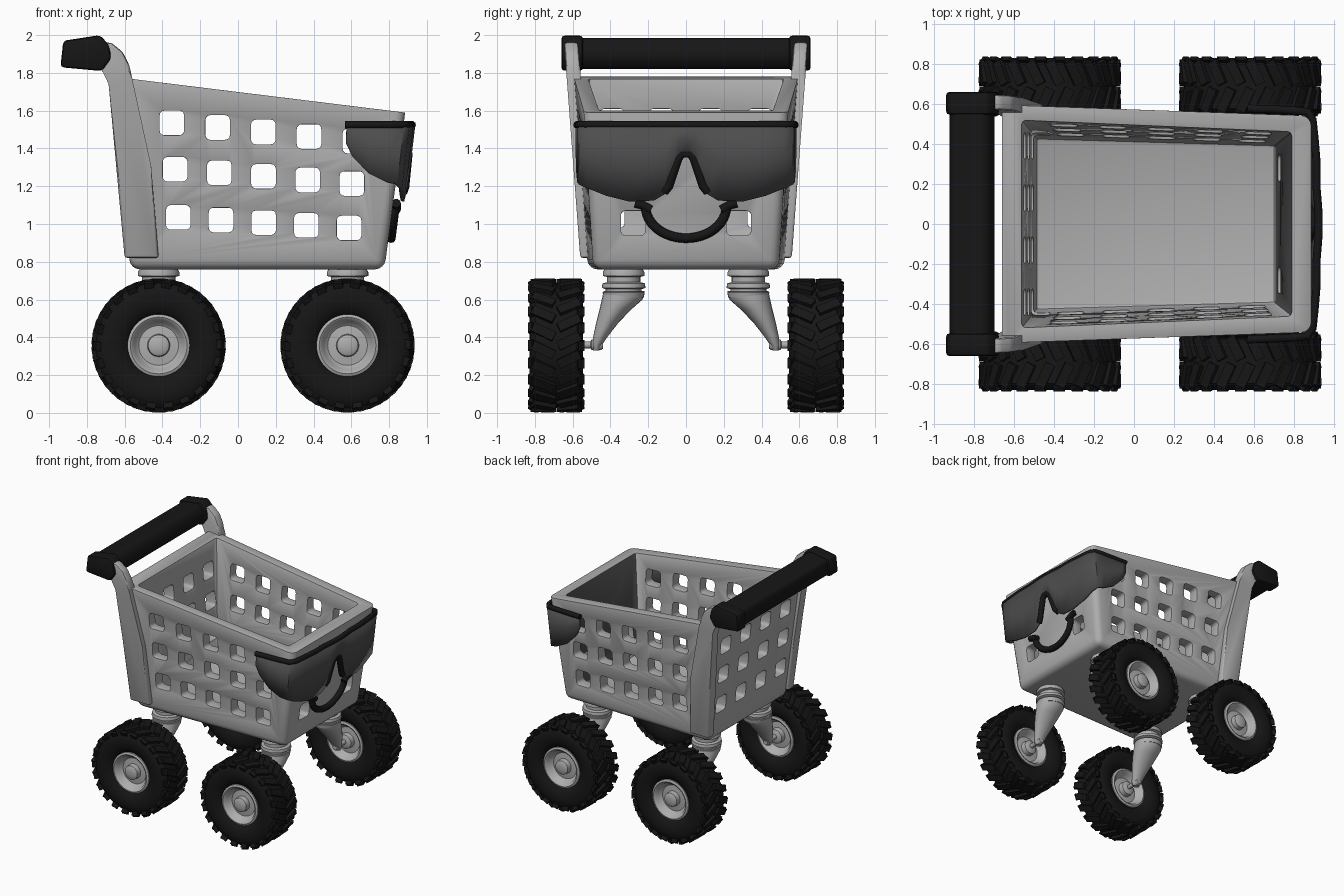
import bpy, bmesh, math
from mathutils import Vector, Matrix

cube = bpy.data.objects.get("Cube")
if cube:
    bpy.data.objects.remove(cube)


def material(name, value):
    m = bpy.data.materials.new(name)
    m.use_nodes = True
    color = (value, value, value, 1)
    m.diffuse_color = color
    m.node_tree.nodes["Principled BSDF"].inputs["Base Color"].default_value = color
    return m


GREY = material("light grey plastic", 0.42)
LENS = material("dark grey lens", 0.075)
BLACK = material("black rubber", 0.008)


def finish(mesh, angle=40):
    mesh.shade_smooth()
    mesh.set_sharp_from_angle(angle=math.radians(angle))


def add(name, data, mat=None, loc=(0, 0, 0)):
    if mat:
        data.materials.append(mat)
    ob = bpy.data.objects.new(name, data)
    ob.location = loc
    bpy.context.collection.objects.link(ob)
    return ob


def to_mesh(bm, name):
    bmesh.ops.recalc_face_normals(bm, faces=bm.faces)
    mesh = bpy.data.meshes.new(name)
    bm.to_mesh(mesh)
    bm.free()
    finish(mesh)
    return mesh


def loft(rings, bm=None):
    """Skin a list of equal rings and cap both ends."""
    bm = bm or bmesh.new()
    vs = [[bm.verts.new(p) for p in ring] for ring in rings]
    n = len(vs[0])
    for a, b in zip(vs, vs[1:]):
        for i in range(n):
            bm.faces.new((a[i], a[(i + 1) % n], b[(i + 1) % n], b[i]))
    bm.faces.new(vs[0])
    bm.faces.new(vs[-1])
    return bm


def circle(n, fn):
    return [fn(math.cos(math.tau * i / n), math.sin(math.tau * i / n)) for i in range(n)]


def lathe_y(profile, n=48):
    return loft([circle(n, lambda c, s: (r * c, y, r * s)) for y, r in profile])


def bevel(bm, width, segments, edge_test=lambda e: True):
    edges = [e for e in bm.edges if edge_test(e)]
    bmesh.ops.bevel(bm, geom=edges, offset=width, segments=segments,
                    affect='EDGES', profile=0.5, clamp_overlap=True)


def box(bm, center, size, rot=Matrix()):
    m = Matrix.Translation(center) @ rot @ Matrix.Diagonal((*size, 1))
    bmesh.ops.create_cube(bm, size=1, matrix=m)


def tube(name, points, radius, mat, smooth=False):
    cu = bpy.data.curves.new(name, 'CURVE')
    cu.dimensions = '3D'
    cu.bevel_depth = radius
    cu.bevel_resolution = 3
    cu.use_fill_caps = True
    sp = cu.splines.new('POLY')
    sp.points.add(len(points) - 1)
    for p, co in zip(sp.points, points):
        p.co = (*co, 1)
    return add(name, cu, mat)


# Basket: tapered tub, hollowed and pierced
def quad(xb, xf, yb, yf, zb, zf):
    return [(xb, -yb, zb), (xf, -yf, zf), (xf, yf, zf), (xb, yb, zb)]


outer = loft([quad(-.57, .775, .52, .49, .76, .76), quad(-.66, .885, .595, .54, 1.78, 1.59)])
bevel(outer, .05, 4, lambda e: min(v.co.z for v in e.verts) < 1)
basket = add("basket", to_mesh(outer, "basket"), GREY)
basket.data.materials.append(LENS)
cavity = loft([quad(-.49, .705, .43, .395, .82, .82), quad(-.57, .80, .53, .47, 1.9, 1.72)])
bevel(cavity, .02, 2, lambda e: min(v.co.z for v in e.verts) < 1)
cavity_cutter = add("cavity_cutter", to_mesh(cavity, "cavity_cutter"))


def hole(bm, center, axis):
    size = [.13, .13, .13]
    size[axis] = 2 if axis == 1 else .3
    part = bmesh.new()
    box(part, center, size)
    bevel(part, .025, 3, lambda e: abs((e.verts[0].co - e.verts[1].co)[axis]) > .2)
    tmp = bpy.data.meshes.new("hole")
    part.to_mesh(tmp)
    part.free()
    bm.from_mesh(tmp)
    bpy.data.meshes.remove(tmp)


holes = bmesh.new()
for row, z in enumerate((1.535, 1.29, 1.035)):
    for col in range(5):
        spacing = .242 - .008 * row
        hole(holes, (-.35 + .017 * row + spacing * col, 0, z - (.024 - .005 * row) * col), 1)
    for y in (-.39, -.13, .13, .39):
        hole(holes, (-.57, y, z + .01), 0)
for y in (-.28, .28):
    hole(holes, (.77, y, 1.005), 0)
hole_cutter = add("hole_cutter", to_mesh(holes, "hole_cutter"))

for cutter in (cavity_cutter, hole_cutter):
    cutter.hide_render = True
    mod = basket.modifiers.new("cut", 'BOOLEAN')
    mod.operation = 'DIFFERENCE'
    mod.solver = 'EXACT'
    mod.object = cutter
soft = basket.modifiers.new("soft edges", 'BEVEL')
soft.width = .01
soft.segments = 2
soft.angle_limit = math.radians(50)
bpy.context.view_layer.update()
graph = bpy.context.evaluated_depsgraph_get()
cut_mesh = bpy.data.meshes.new_from_object(basket.evaluated_get(graph))
basket.modifiers.clear()
basket.data = cut_mesh
for cutter in (cavity_cutter, hole_cutter):
    bpy.data.objects.remove(cutter)
# inner side of the front wall is dark
for p in cut_mesh.polygons:
    dark = p.normal.x < -.9 and p.center.x > .68 and abs(p.center.y) < .46
    p.material_index = 1 if dark else 0
finish(cut_mesh, 35)

# Posts, handle ends and handle bar
POST = [(-.60, .82), (-.42, .82), (-.46, 1.31), (-.56, 1.77), (-.575, 1.84), (-.61, 1.91),
        (-.67, 1.96), (-.76, 1.96), (-.76, 1.85), (-.70, 1.81), (-.685, 1.74)]
GRIP = [(-.94, 1.83), (-.925, 1.97), (-.73, 2.0), (-.685, 1.95), (-.67, 1.88), (-.72, 1.81)]
for side, s in (("left", 1), ("right", -1)):
    post = loft([[(x, s * (y + .075 * (z - .82)), z) for x, z in POST] for y in (.485, .56)])
    bevel(post, .015, 2)
    add(side + "_post", to_mesh(post, "post"), GREY)
    grip = loft([[(x, s * y, z) for x, z in GRIP] for y in (.545, .66)])
    bevel(grip, .018, 2)
    add(side + "_handle_end", to_mesh(grip, "handle_end"), BLACK)
bar = loft([[(-.825 + (x + .825) * .86, y, 1.9 + (z - 1.9) * .9) for x, z in GRIP]
            for y in (-.58, .58)])
bevel(bar, .025, 3, lambda e: abs(e.verts[0].co.y - e.verts[1].co.y) > 1)
add("handle_bar", to_mesh(bar, "handle_bar"), BLACK)

# Sunglasses: x, y and lower edge z along half of the wrap
HALF = [(.93, 0, 1.38), (.93, .04, 1.36), (.928, .07, 1.27), (.925, .11, 1.16), (.92, .17, 1.125),
        (.92, .3, 1.12), (.91, .42, 1.15), (.90, .52, 1.19), (.875, .56, 1.21), (.8, .567, 1.22),
        (.7, .572, 1.27), (.61, .575, 1.36), (.575, .577, 1.43)]
wrap = [(x, -y, z) for x, y, z in reversed(HALF[1:])] + HALF
TOP = 1.525
bm = bmesh.new()
cols = []
for x, y, low in wrap:
    slope = .12 if x > .85 else .04
    cols.append([bm.verts.new((x - slope * (TOP - z), y, z)) for z in (low, (low + TOP) / 2, TOP)])
for a, b in zip(cols, cols[1:]):
    for i in range(2):
        bm.faces.new((a[i], b[i], b[i + 1], a[i + 1]))
lens = add("sunglasses_lens", to_mesh(bm, "sunglasses_lens"), LENS)
solid = lens.modifiers.new("thickness", 'SOLIDIFY')
solid.thickness = .018
solid.offset = 0
tube("sunglasses_top_frame", [(x - .008, y, TOP) for x, y, z in wrap], .02, BLACK)
bridge = [(.875, .115, 1.17), (.885, .09, 1.2), (.9, .04, 1.35), (.902, .02, 1.372)]
tube("sunglasses_bridge", [(x, -y, z) for x, y, z in bridge] + bridge[::-1], .023, BLACK)

# Smile
arc = [math.pi * (1 + i / 24) for i in range(25)]
tube("smile", [(.832 + .12 * .18 * math.sin(a), .215 * math.cos(a), 1.095 + .17 * math.sin(a))
               for a in arc], .025, BLACK)
for side, s in (("left", 1), ("right", -1)):
    tube(side + "_smile_corner", [(.838, s * .185, 1.075), (.838, s * .23, 1.1),
                                  (.838, s * .27, 1.11)], .024, BLACK)

# Wheel meshes: tyre with chevron tread, dished rim with hub
TYRE = [(0, .14), (.09, .155), (.12, .175), (.138, .22), (.142, .26), (.135, .305), (.11, .332)]
tyre_bm = lathe_y([(-y, r) for y, r in TYRE] + TYRE[::-1], 64)
LUGS = 22
for i in range(LUGS):
    for s in (1, -1):
        turn = Matrix.Rotation(math.tau * (i + .25 * s) / LUGS, 4, 'Y')
        tilt = Matrix.Rotation(s * .45, 4, 'Z')
        box(tyre_bm, turn @ Vector((0, s * .068, .337)), (.05, .125, .032), turn @ tilt)
        box(tyre_bm, turn @ Vector((s * .028, s * .128, .315)), (.05, .022, .05),
            turn @ Matrix.Rotation(-s * .5, 4, 'X'))
tyre_mesh = to_mesh(tyre_bm, "tyre")
tyre_mesh.materials.append(BLACK)
RIM = [(.126, .01), (.124, .04), (.115, .056), (.075, .06), (.07, .105), (.085, .125),
       (.115, .135), (.125, .15), (.118, .165), (.08, .165)]
rim_mesh = to_mesh(lathe_y([(-y, r) for y, r in RIM] + RIM[::-1]), "rim")
rim_mesh.materials.append(GREY)

# Casters: swivel stack, swept leg and axle
SWIVEL = [(.78, .09), (.745, .11), (.725, .11), (.72, .088), (.692, .088), (.686, .112),
          (.662, .116), (.655, .095), (.645, .095), (.638, .112), (.61, .106)]
LEG = [(.645, .328, .108, .108), (.60, .338, .108, .108), (.55, .372, .098, .085),
       (.48, .415, .078, .06), (.41, .45, .055, .04), (.36, .472, .042, .027), (.33, .475, .025, .017)]
for end, x in (("rear", -.42), ("front", .58)):
    for side, s in (("left", 1), ("right", -1)):
        name = f"{end}_{side}_"
        add(name + "tyre", tyre_mesh, None, (x, s * .687, .357))
        add(name + "rim", rim_mesh, None, (x, s * .687, .357))
        stack = loft([circle(32, lambda c, q: (r * c, r * q, z)) for z, r in SWIVEL])
        add(name + "swivel", to_mesh(stack, "swivel"), GREY, (x, s * .33, 0))
        leg = loft([circle(24, lambda c, q: (rx * c, s * (yc + ry * q), z))
                    for z, yc, rx, ry in LEG])
        add(name + "leg", to_mesh(leg, "leg"), GREY, (x, 0, 0))
        axle = lathe_y([(s * y, r) for y, r in
                        ((.44, .02), (.45, .028), (.5, .028), (.505, .018), (.6, .018))], 16)
        add(name + "axle", to_mesh(axle, "axle"), GREY, (x, 0, .36))
